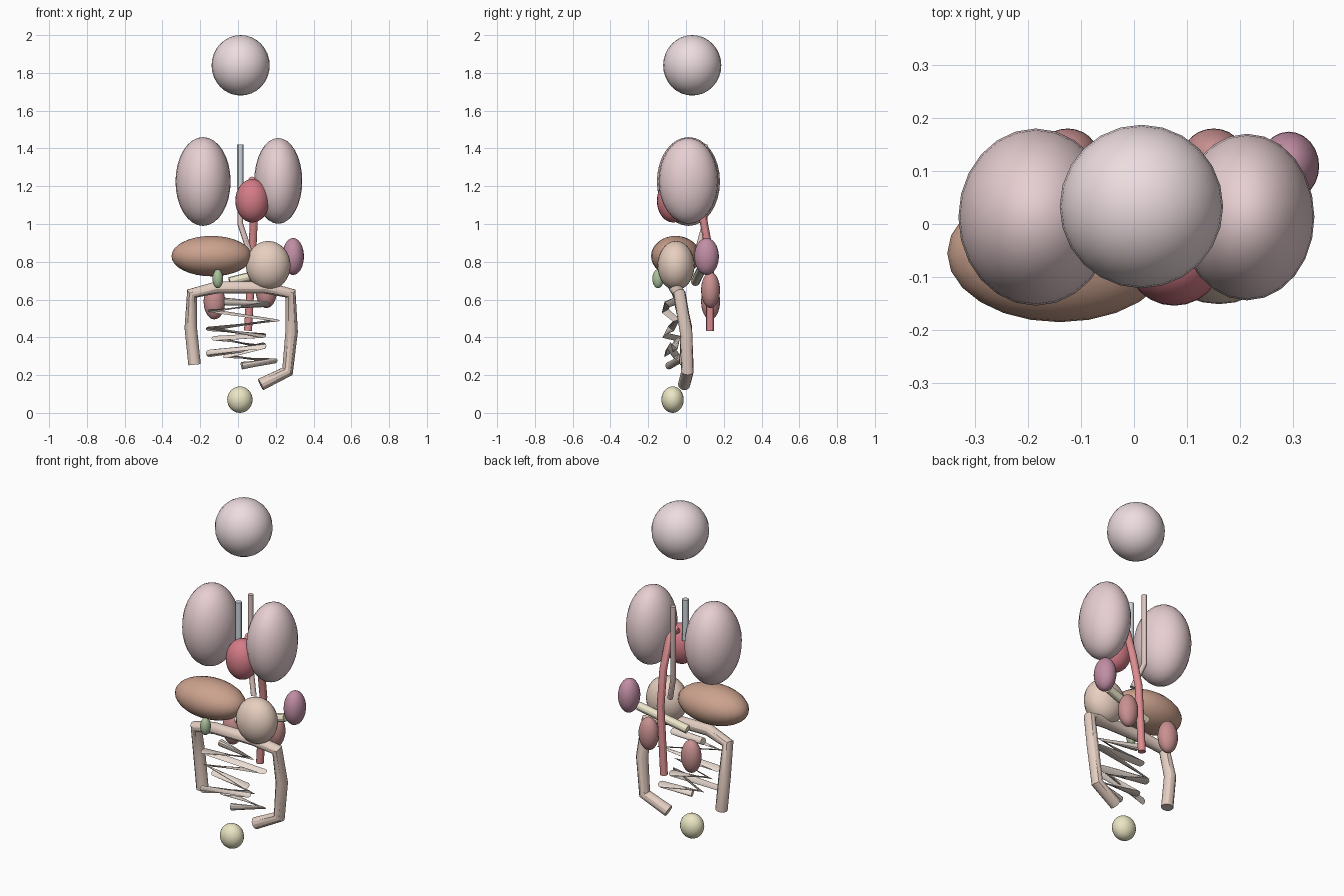
import bpy


def paint(obj, name, col):
    mat = bpy.data.materials.get(name) or bpy.data.materials.new(name)
    mat.diffuse_color = (*col, 1)
    obj.data.materials.append(mat)


def organ(name, loc, radii, col, tilt=0.0):
    bpy.ops.mesh.primitive_uv_sphere_add(segments=24, ring_count=16, radius=1,
                                         location=loc, rotation=(0, tilt, 0))
    ob = bpy.context.object
    ob.name = name
    ob.scale = radii
    bpy.ops.object.transform_apply(location=False, rotation=True, scale=True)
    bpy.ops.object.shade_smooth()
    paint(ob, name + "_colour", col)


def tube(name, pts, r, col):
    cu = bpy.data.curves.new(name, 'CURVE')
    cu.dimensions = '3D'
    cu.bevel_depth = r
    cu.bevel_resolution = 4
    cu.use_fill_caps = True
    sp = cu.splines.new('POLY')
    sp.points.add(len(pts) - 1)
    for p, co in zip(sp.points, pts):
        p.co = (*co, 1)
    ob = bpy.data.objects.new(name, cu)
    bpy.context.collection.objects.link(ob)
    bpy.ops.object.select_all(action='DESELECT')
    ob.select_set(True)
    bpy.context.view_layer.objects.active = ob
    bpy.ops.object.convert(target='MESH')
    bpy.ops.object.shade_smooth_by_angle()
    paint(bpy.context.object, name + "_colour", col)


PINK = (0.80, 0.62, 0.64)
RED = (0.66, 0.20, 0.24)
KIDNEY = (0.58, 0.28, 0.28)
GUT = (0.78, 0.62, 0.54)

# Head and chest organs
organ("brain", (0.014, 0.033, 1.84), (0.154, 0.154, 0.16), (0.85, 0.72, 0.74))
organ("lung_right", (-0.185, 0.013, 1.225), (0.146, 0.167, 0.235), PINK)
organ("lung_left", (0.213, 0.013, 1.228), (0.127, 0.157, 0.227), PINK)
organ("heart", (0.076, -0.068, 1.123), (0.09, 0.086, 0.115), RED)

# Abdominal organs
organ("liver", (-0.14, -0.055, 0.83), (0.212, 0.13, 0.107), (0.60, 0.36, 0.27))
organ("stomach", (0.16, -0.053, 0.78), (0.118, 0.098, 0.13), (0.80, 0.62, 0.52))
organ("spleen", (0.292, 0.109, 0.828), (0.057, 0.065, 0.098), (0.53, 0.27, 0.37))
organ("gallbladder", (-0.107, -0.148, 0.71), (0.028, 0.03, 0.05), (0.40, 0.53, 0.33))
organ("kidney_right", (-0.125, 0.13, 0.59), (0.057, 0.05, 0.095), KIDNEY)
organ("kidney_left", (0.15, 0.13, 0.65), (0.057, 0.05, 0.095), KIDNEY)
organ("bladder", (0.01, -0.071, 0.07), (0.067, 0.059, 0.07), (0.83, 0.79, 0.55))

# Airway, gullet, main artery and pancreas
tube("trachea", [(0.012, -0.012, 1.42), (0.012, -0.012, 1.18)], 0.018, (0.62, 0.67, 0.72))
tube("oesophagus", [(0.012, 0.10, 1.42), (0.012, 0.10, 1.00), (0.06, 0.06, 0.855)],
     0.015, (0.72, 0.55, 0.52))
tube("aorta", [(0.07, -0.05, 1.16), (0.075, -0.01, 1.23), (0.08, 0.04, 1.19),
               (0.084, 0.09, 1.03), (0.075, 0.128, 0.83), (0.053, 0.128, 0.435)],
     0.021, (0.72, 0.27, 0.28))
tube("pancreas", [(-0.045, 0.05, 0.695), (0.248, 0.085, 0.768)], 0.024, (0.83, 0.77, 0.58))

# Large intestine frame
tube("large_intestine", [(-0.23, 0.0, 0.255), (-0.25, 0.0, 0.45), (-0.243, -0.04, 0.632),
                         (-0.11, -0.06, 0.665), (0.14, -0.06, 0.665), (0.278, -0.035, 0.632),
                         (0.284, 0.0, 0.43), (0.262, 0.008, 0.22), (0.12, -0.01, 0.15)],
     0.033, GUT)

# Small intestine zigzag
tube("small_intestine", [(-0.07, -0.06, 0.59), (0.15, -0.10, 0.575), (-0.14, -0.11, 0.54),
                         (0.20, -0.05, 0.49), (-0.15, -0.08, 0.445), (0.13, -0.11, 0.41),
                         (-0.12, -0.045, 0.395), (0.13, -0.06, 0.35), (-0.15, -0.11, 0.315),
                         (0.13, -0.09, 0.355), (-0.06, -0.05, 0.30), (0.19, -0.045, 0.275),
                         (0.02, -0.09, 0.25)],
     0.02, (0.84, 0.73, 0.66))
